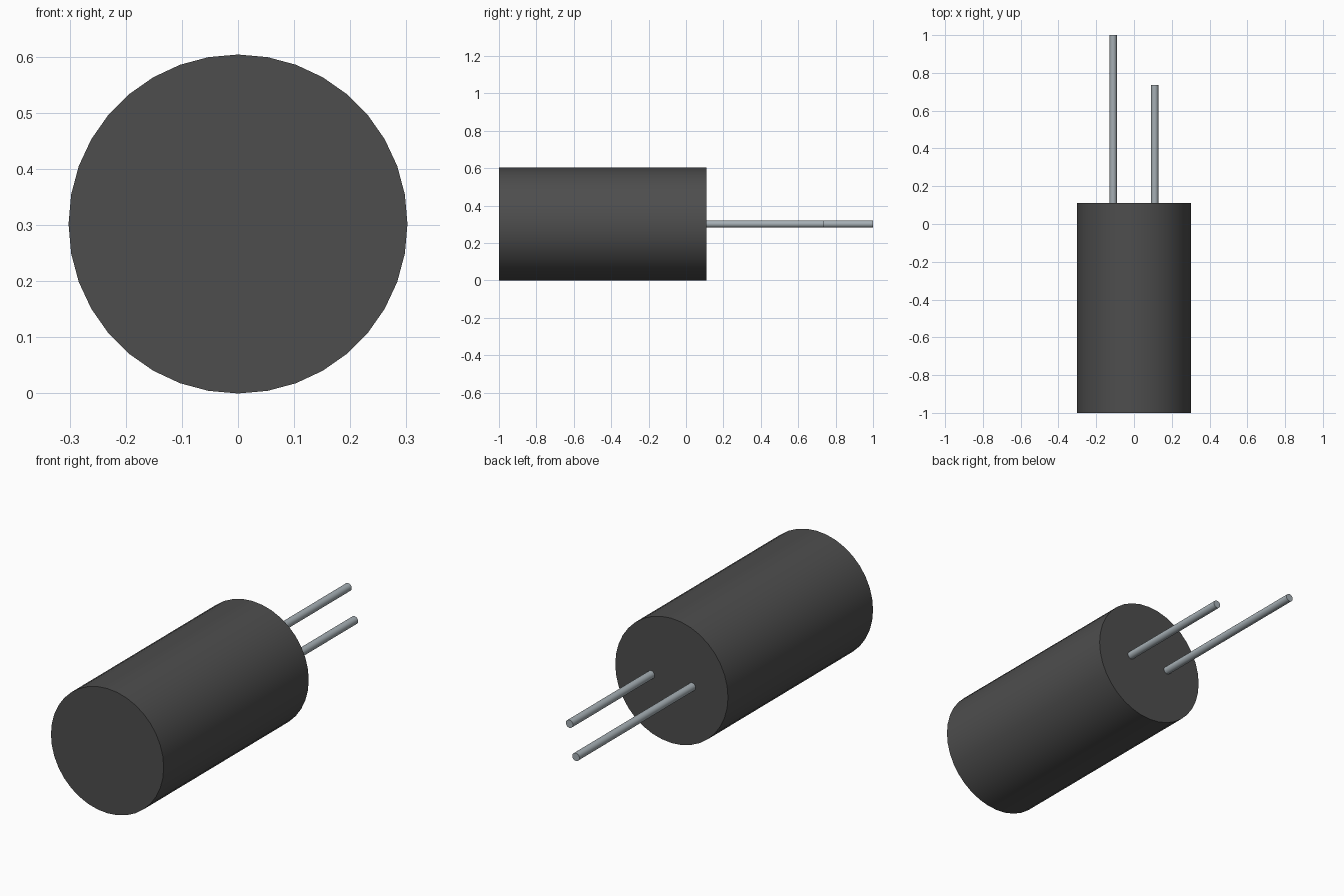
import bpy
import math

cube = bpy.data.objects.get("Cube")
if cube:
    bpy.data.objects.remove(cube, do_unlink=True)

RADIUS = 0.302
BODY_FRONT, BODY_BACK = -1.0, 0.11


def make_material(name, color):
    mat = bpy.data.materials.new(name)
    mat.use_nodes = True
    mat.diffuse_color = color
    mat.node_tree.nodes["Principled BSDF"].inputs["Base Color"].default_value = color
    return mat


def rod(name, x, y_start, y_end, radius, mat):
    """Cylinder lying along y, centred at the body's axis height."""
    bpy.ops.mesh.primitive_cylinder_add(
        vertices=36, radius=radius, depth=y_end - y_start,
        location=(x, (y_start + y_end) / 2, RADIUS),
        rotation=(math.pi / 2, 0, 0))
    obj = bpy.context.object
    obj.name = name
    obj.data.materials.append(mat)
    bpy.ops.object.shade_smooth_by_angle(angle=math.radians(30))
    return obj


charcoal = make_material("charcoal", (0.075, 0.075, 0.075, 1))
metal = make_material("lead_metal", (0.38, 0.43, 0.46, 1))

# Cylindrical can
rod("body", 0, BODY_FRONT, BODY_BACK, RADIUS, charcoal)

# Two wire leads of unequal length, seated slightly into the back face
for name, x, end in (("right_lead", -0.11, 1.0), ("left_lead", 0.11, 0.735)):
    rod(name, x, BODY_BACK - 0.01, end, 0.019, metal)
